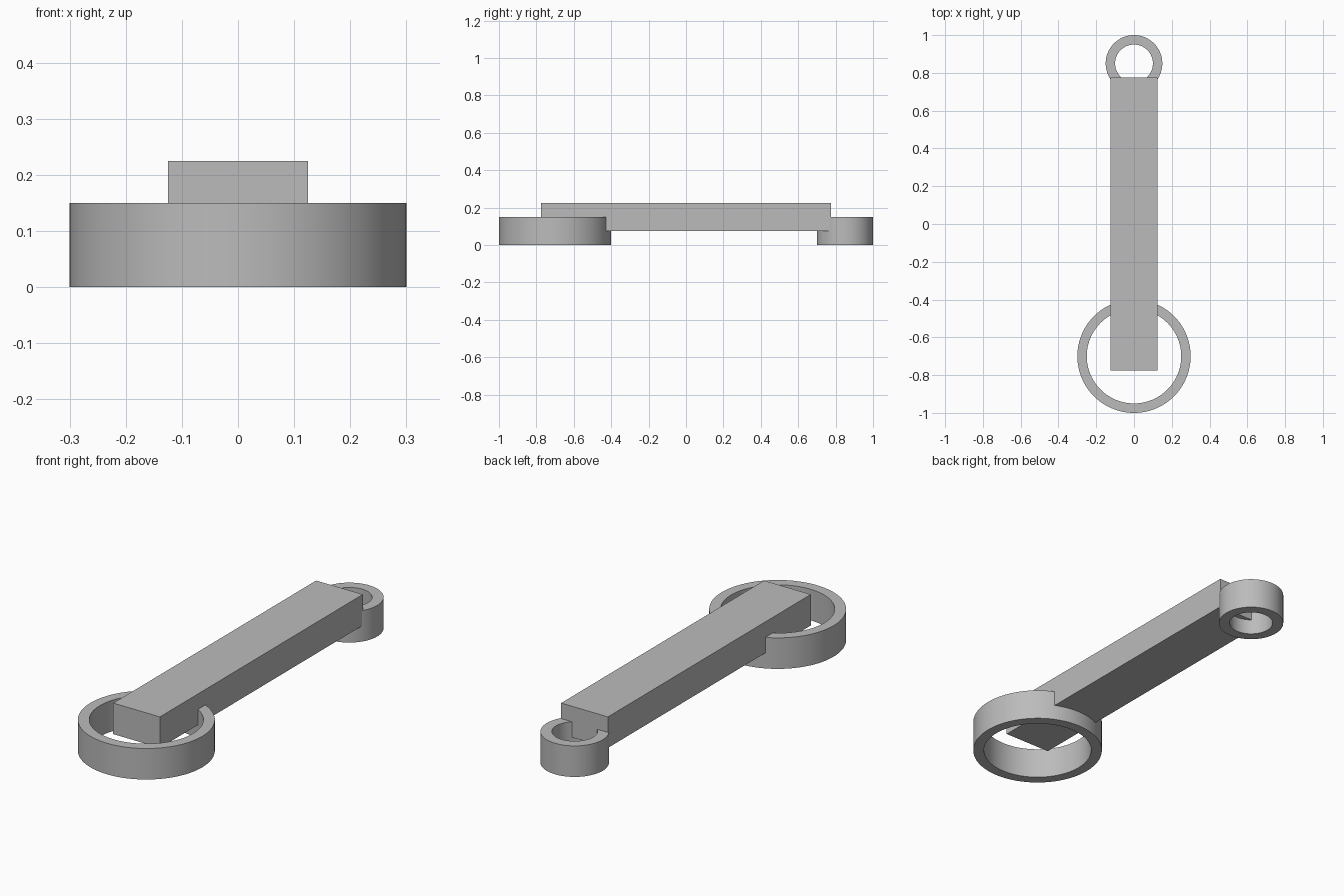
import bpy, bmesh, math
from mathutils import Matrix, Vector

default_cube = bpy.data.objects.get("Cube")
if default_cube:
    bpy.data.objects.remove(default_cube, do_unlink=True)

# Single grey material
grey = bpy.data.materials.new("plain_grey")
grey.use_nodes = True
colour = (0.5, 0.5, 0.5, 1)
grey.diffuse_color = colour
grey.node_tree.nodes["Principled BSDF"].inputs["Base Color"].default_value = colour


def add_object(name, bm, location):
    bmesh.ops.recalc_face_normals(bm, faces=bm.faces)
    mesh = bpy.data.meshes.new(name)
    bm.to_mesh(mesh)
    bm.free()
    mesh.materials.append(grey)
    obj = bpy.data.objects.new(name, mesh)
    obj.location = location
    bpy.context.collection.objects.link(obj)
    return obj


def add_ring(name, y, outer, inner, height, sides=96):
    """Square-section ring: a rectangle profile spun around z."""
    bm = bmesh.new()
    corners = [(inner, 0), (outer, 0), (outer, height), (inner, height)]
    verts = [bm.verts.new((r, 0, z)) for r, z in corners]
    edges = [bm.edges.new((verts[i], verts[(i + 1) % 4])) for i in range(4)]
    bmesh.ops.spin(bm, geom=verts + edges, cent=(0, 0, 0), axis=(0, 0, 1),
                   angle=math.tau, steps=sides)
    bmesh.ops.remove_doubles(bm, verts=bm.verts, dist=0.0001)
    obj = add_object(name, bm, (0, y, 0))
    bpy.ops.object.select_all(action='DESELECT')
    obj.select_set(True)
    bpy.context.view_layer.objects.active = obj
    bpy.ops.object.shade_smooth_by_angle(angle=math.radians(30))
    return obj


# Large ring at the front, small ring at the back
add_ring("large_ring", -0.7, 0.3, 0.25, 0.15)
add_ring("small_ring", 0.85, 0.15, 0.1, 0.15)

# Straight bar resting in the upper half of both rings
bm = bmesh.new()
bmesh.ops.create_cube(bm, size=1, matrix=Matrix.Diagonal(Vector((0.25, 1.55, 0.15, 1))))
add_object("bar", bm, (0, 0, 0.15))
